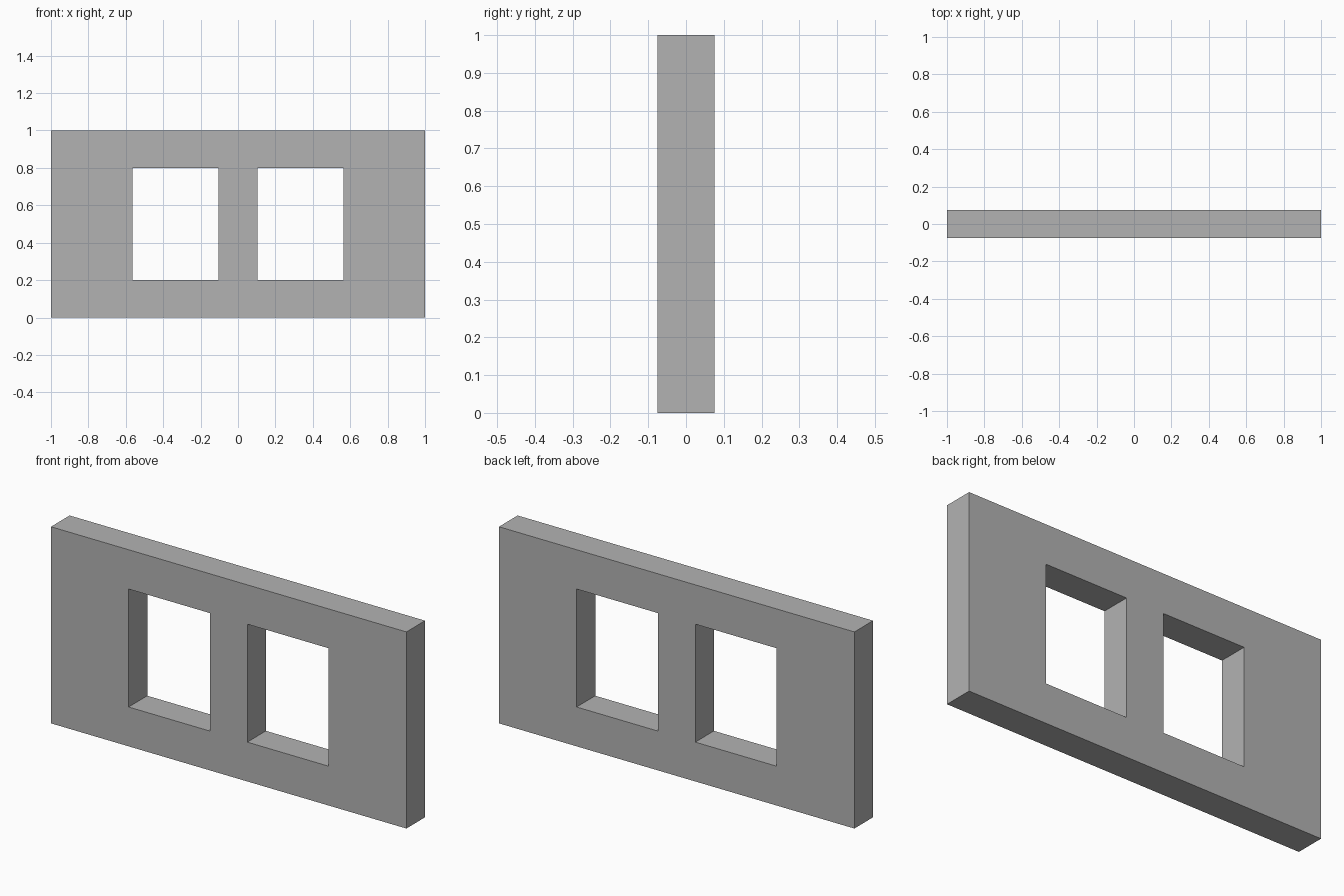
import bpy
import bmesh
from mathutils import Vector

cube = bpy.data.objects.get("Cube")
if cube:
    bpy.data.objects.remove(cube, do_unlink=True)

DEPTH = 0.15
X_CUTS = (-1, -0.563, -0.105, 0.105, 0.563, 1)
Z_CUTS = (0, 0.2, 0.8, 1)
OPENINGS = {(1, 1), (3, 1)}  # column, row of each window opening

# Plain grey wall colour
grey = bpy.data.materials.new("wall_grey")
grey.use_nodes = True
colour = (0.45, 0.45, 0.45, 1)
grey.diffuse_color = colour
grey.node_tree.nodes["Principled BSDF"].inputs["Base Color"].default_value = colour

# Front sheet of panels, leaving the two windows open
bm = bmesh.new()
grid = [[bm.verts.new((x, -DEPTH / 2, z)) for z in Z_CUTS] for x in X_CUTS]
for i in range(len(X_CUTS) - 1):
    for j in range(len(Z_CUTS) - 1):
        if (i, j) not in OPENINGS:
            bm.faces.new((grid[i][j], grid[i + 1][j], grid[i + 1][j + 1], grid[i][j + 1]))

# Thicken the sheet into a solid wall
result = bmesh.ops.extrude_face_region(bm, geom=bm.faces[:], use_keep_orig=True)
back = [v for v in result["geom"] if isinstance(v, bmesh.types.BMVert)]
bmesh.ops.translate(bm, verts=back, vec=Vector((0, DEPTH, 0)))
bmesh.ops.recalc_face_normals(bm, faces=bm.faces[:])

mesh = bpy.data.meshes.new("window_wall")
bm.to_mesh(mesh)
bm.free()
mesh.materials.append(grey)
wall = bpy.data.objects.new("window_wall", mesh)
bpy.context.collection.objects.link(wall)
